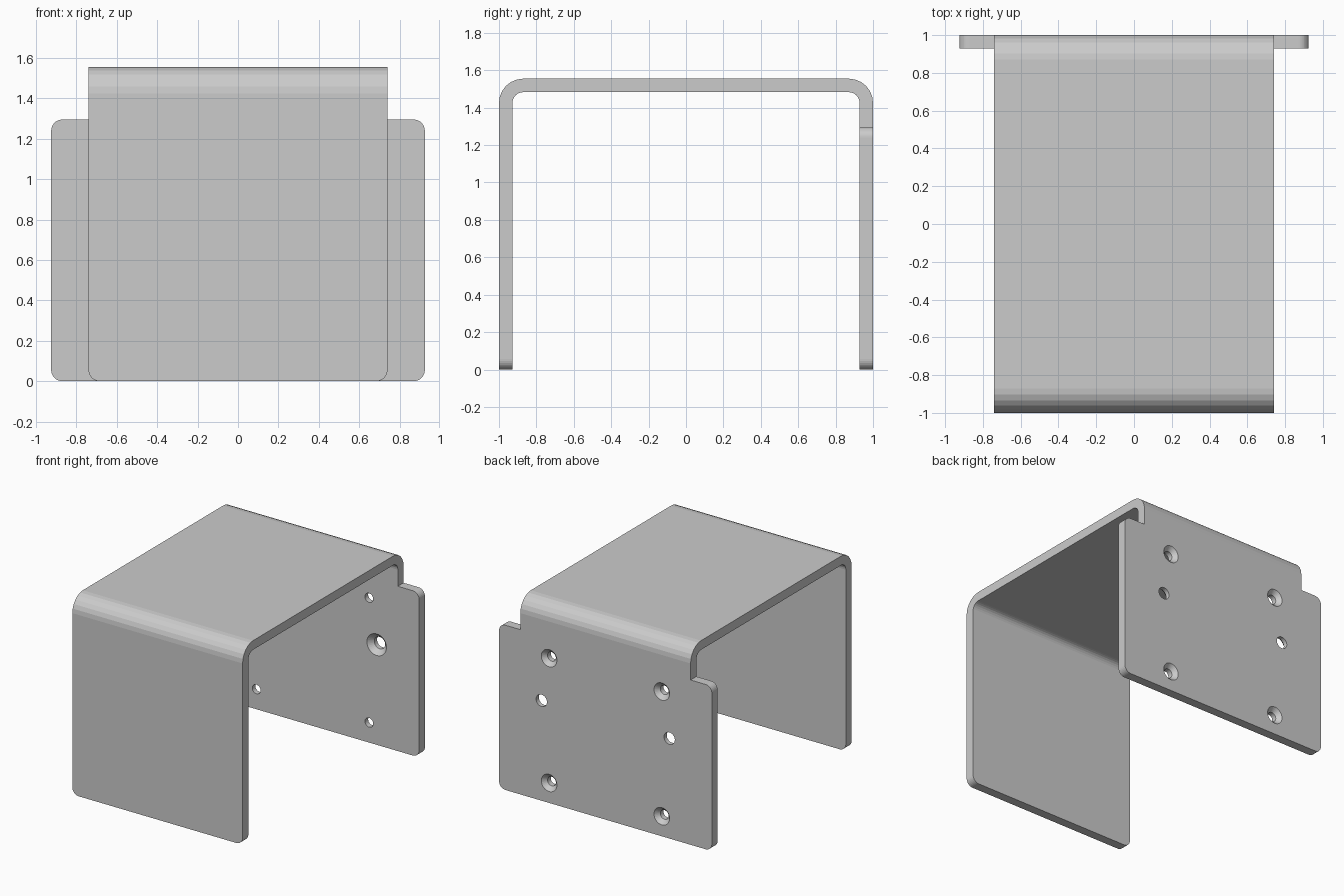
import bpy, bmesh
from math import sin, cos, pi

if "Cube" in bpy.data.objects:
    bpy.data.objects.remove(bpy.data.objects["Cube"])

W, T, R, H = 0.74, 0.072, 0.13, 1.555   # half width, sheet thickness, bend radius, height
FW, FH, CR = 0.925, 1.295, 0.055        # flange half width, flange height, corner radius
ZB = H - R                              # height where the bends start


def arc(cx, cz, r, a0, a1, n):
    return [(cx + r * cos(a0 + (a1 - a0) * i / n), cz + r * sin(a0 + (a1 - a0) * i / n))
            for i in range(n + 1)]


def plate(bm, right_half, y0, y1):
    """Upright plate mirrored in x, left open along its top edge."""
    pts = right_half + [(-x, z) for x, z in reversed(right_half)]
    a = [bm.verts.new((x, y0, z)) for x, z in pts]
    b = [bm.verts.new((x, y1, z)) for x, z in pts]
    bm.faces.new(a)
    bm.faces.new(b)
    for i in range(len(pts) - 1):
        bm.faces.new((a[i], a[i + 1], b[i + 1], b[i]))


def new_object(name, bm):
    bmesh.ops.recalc_face_normals(bm, faces=bm.faces)
    me = bpy.data.meshes.new(name)
    bm.to_mesh(me)
    bm.free()
    ob = bpy.data.objects.new(name, me)
    bpy.context.collection.objects.link(ob)
    return ob


bm = bmesh.new()

# front plate and wider, notched back flange
plate(bm, [(W, ZB)] + arc(W - CR, CR, CR, 0, -pi / 2, 8), -1, -1 + T)
plate(bm, [(W, ZB), (W, FH)] + arc(FW - CR, FH - CR, CR, pi / 2, 0, 8)
      + arc(FW - CR, CR, CR, 0, -pi / 2, 8), 1 - T, 1)

# top sheet with both rounded bends
rows = []
for r in (R, R - T):
    half = arc(1 - R, ZB, r, 0, pi / 2, 6)
    rows.append(half + [(-y, z) for y, z in reversed(half)])
loops = [[bm.verts.new((x, y, z)) for y, z in row] for row in rows for x in (-W, W)]
ol, orr, il, ir = loops
for p, q in ((ol, orr), (il, ir), (ol, il), (orr, ir)):
    for i in range(len(p) - 1):
        bm.faces.new((p[i], p[i + 1], q[i + 1], q[i]))
bmesh.ops.remove_doubles(bm, verts=bm.verts, dist=1e-4)
bracket = new_object("bent_bracket", bm)

# countersunk screw hole cutters
bm = bmesh.new()


def screw_hole(x, z, head, shank, face, other, s):
    depth = head - shank
    prof = [(head, face + s * 0.02), (head, face), (shank, face - s * depth),
            (shank, other - s * 0.02)]
    n = 32
    rings = [[bm.verts.new((x + r * cos(2 * pi * i / n), y, z + r * sin(2 * pi * i / n)))
              for i in range(n)] for r, y in prof]
    bm.faces.new(rings[0])
    bm.faces.new(rings[-1])
    for p, q in zip(rings, rings[1:]):
        for i in range(n):
            j = (i + 1) % n
            bm.faces.new((p[i], p[j], q[j], q[i]))


for sx in (-1, 1):
    for sz in (-1, 1):
        screw_hole(sx * 0.49, FH / 2 + sz * 0.49, 0.068, 0.036, 1, 1 - T, 1)
    screw_hole(sx * 0.556, 0.787, 0.085, 0.047, 1 - T, 1, -1)
cutter = new_object("hole_cutter", bm)
cutter.hide_render = True

mod = bracket.modifiers.new("holes", 'BOOLEAN')
mod.operation = 'DIFFERENCE'
mod.solver = 'EXACT'
mod.object = cutter
bpy.context.view_layer.objects.active = bracket
bracket.select_set(True)
bpy.ops.object.modifier_apply(modifier=mod.name)
bpy.data.objects.remove(cutter)
